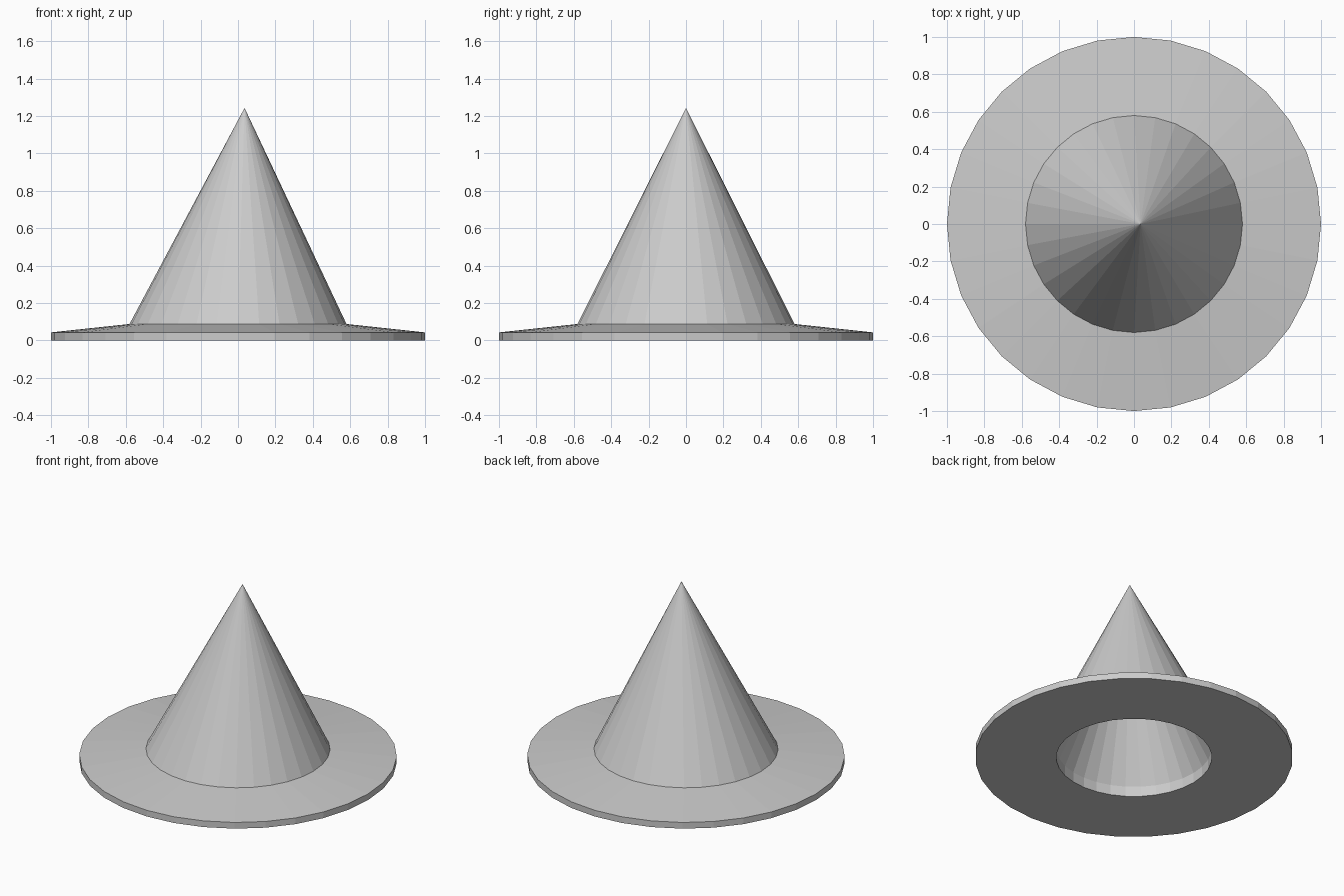
import bpy, bmesh
from math import cos, sin, pi

if "Cube" in bpy.data.objects:
    bpy.data.objects.remove(bpy.data.objects["Cube"])

SIDES = 32
LEAN = 0.035  # sideways offset of the tip

bm = bmesh.new()


def ring(radius, z):
    return [bm.verts.new((radius * cos(2 * pi * i / SIDES),
                          radius * sin(2 * pi * i / SIDES), z))
            for i in range(SIDES)]


def bridge(a, b):
    for i in range(SIDES):
        j = (i + 1) % SIDES
        bm.faces.new((a[i], a[j], b[j], b[i]))


def cap_with_tip(loop, z):
    tip = bm.verts.new((LEAN, 0, z))
    for i in range(SIDES):
        bm.faces.new((loop[i], loop[(i + 1) % SIDES], tip))


# Profile from the inner band, under the brim, to the base of the crown
profile = [(0.49, 0.07), (0.49, 0.0), (1.0, 0.0), (1.0, 0.043), (0.58, 0.088)]
rings = [ring(r, z) for r, z in profile]
for a, b in zip(rings, rings[1:]):
    bridge(a, b)

# Hollow inside and outer crown
cap_with_tip(rings[0], 1.06)
cap_with_tip(rings[-1], 1.243)

bmesh.ops.recalc_face_normals(bm, faces=bm.faces)
mesh = bpy.data.meshes.new("pointed_hat")
bm.to_mesh(mesh)
bm.free()
hat = bpy.data.objects.new("pointed_hat", mesh)
bpy.context.collection.objects.link(hat)
